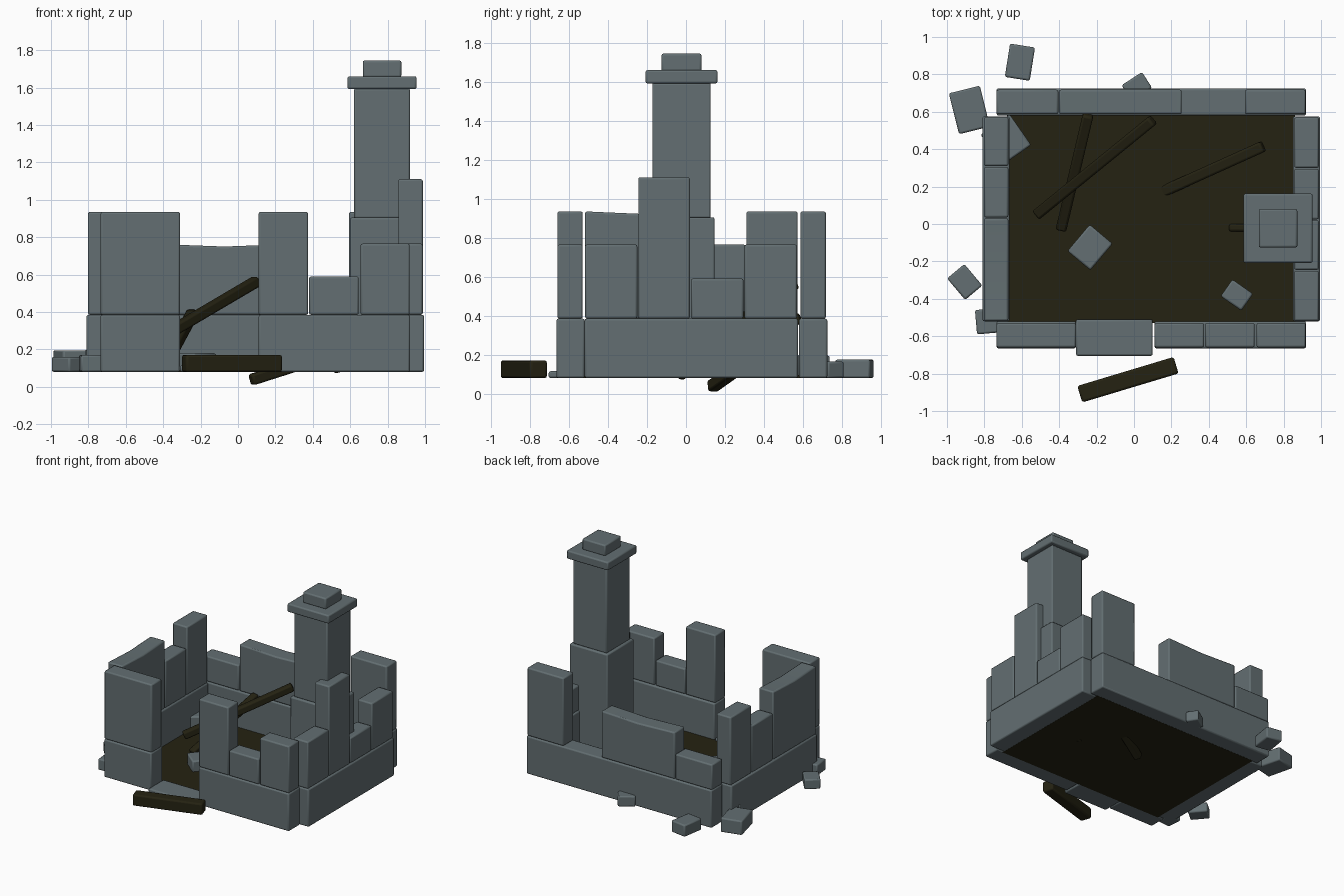
import bpy, bmesh, math
from mathutils import Vector

if "Cube" in bpy.data.objects:
    bpy.data.objects.remove(bpy.data.objects["Cube"])


def material(name, rgb):
    m = bpy.data.materials.new(name)
    m.diffuse_color = (*rgb, 1)
    m.use_nodes = True
    m.node_tree.nodes["Principled BSDF"].inputs["Base Color"].default_value = m.diffuse_color
    return m


STONE = material("grey_stone", (0.125, 0.158, 0.168))
WOOD = material("dark_wood", (0.018, 0.016, 0.006))


def block(name, size, loc, mat=STONE, rot=None, bevel=0.01, sag=0, axis=0):
    """Bevelled box; sag dips the middle of the top edge along the given axis."""
    bm = bmesh.new()
    bmesh.ops.create_cube(bm, size=1)
    bmesh.ops.scale(bm, vec=size, verts=bm.verts)
    if sag:
        normal = Vector((1, 0, 0)) if axis == 0 else Vector((0, 1, 0))
        bmesh.ops.bisect_plane(bm, geom=bm.verts[:] + bm.edges[:] + bm.faces[:],
                               plane_co=(0, 0, 0), plane_no=normal)
        for v in bm.verts:
            if abs(v.co[axis]) < 1e-4 and v.co.z > 0:
                v.co.z -= sag
    mesh = bpy.data.meshes.new(name)
    bm.to_mesh(mesh)
    bm.free()
    mesh.materials.append(mat)
    ob = bpy.data.objects.new(name, mesh)
    bpy.context.collection.objects.link(ob)
    ob.location = loc
    if rot is not None:
        ob.rotation_mode = 'QUATERNION'
        ob.rotation_quaternion = rot
    if bevel:
        mod = ob.modifiers.new("soft_edges", 'BEVEL')
        mod.width = bevel
        mod.segments = 2
        mod.limit_method = 'ANGLE'
    bpy.context.view_layer.objects.active = ob
    ob.select_set(True)
    bpy.ops.object.shade_smooth_by_angle(angle=math.radians(30))
    ob.select_set(False)
    return ob


def span(name, x0, x1, y0, y1, z0, z1, **kw):
    return block(name, (x1 - x0, y1 - y0, z1 - z0),
                 ((x0 + x1) / 2, (y0 + y1) / 2, (z0 + z1) / 2), **kw)


def beam(name, a, b, w):
    a, b = Vector(a), Vector(b)
    return block(name, (w, w, (b - a).length), (a + b) / 2, WOOD,
                 (b - a).to_track_quat('Z', 'Y'), 0.012)


# Floor and doorstep
G, B = 0.08, 0.385
span("floor", -0.68, 0.86, -0.53, 0.595, G - 0.001, G + 0.015, mat=WOOD, bevel=0)
span("doorstep", -0.31, 0.10, -0.705, -0.51, G, 0.115)

# Lower wall courses
span("front_base_left", -0.735, -0.31, -0.665, -0.52, G, B)
span("front_base_right", 0.11, 0.92, -0.665, -0.52, G, B)
span("back_base", -0.735, 0.92, 0.58, 0.725, G, B)
span("left_base", -0.81, -0.665, -0.52, 0.575, G, B)
span("right_base", 0.85, 0.995, -0.52, 0.575, G, B)

# Broken upper walls: (start, end, top, sag)
front = [(-0.735, -0.31, 0.935, 0), (0.11, 0.375, 0.935, 0),
         (0.38, 0.645, 0.59, 0), (0.655, 0.918, 0.765, 0)]
back = [(-0.735, -0.405, 0.59, 0), (-0.40, 0.255, 0.762, 0.012), (0.593, 0.918, 0.935, 0)]
left = [(-0.518, 0.03, 0.935, 0.012), (0.035, 0.305, 0.765, 0), (0.31, 0.573, 0.935, 0)]
right = [(-0.518, -0.25, 0.765, 0), (-0.245, 0.02, 1.11, 0),
         (0.025, 0.295, 0.59, 0), (0.30, 0.57, 0.765, 0)]
for name, parts, y0, y1 in (("front_wall", front, -0.66, -0.53), ("back_wall", back, 0.587, 0.718)):
    for a, b, top, sag in parts:
        span(name, a, b, y0, y1, B, top, sag=sag, axis=0)
for name, parts, x0, x1 in (("left_wall", left, -0.802, -0.672), ("right_wall", right, 0.857, 0.988)):
    for a, b, top, sag in parts:
        span(name, x0, x1, a, b, B, top, sag=sag, axis=1)

# Chimney, stacked from hearth to cap: (half width, bottom, top)
for name, h, z0, z1 in (("chimney_hearth", 0.17, G, 0.905), ("chimney_shaft", 0.15, 0.90, 1.595),
                        ("chimney_cap", 0.185, 1.592, 1.66), ("chimney_pot", 0.103, 1.655, 1.745)):
    cx, cy = 0.77, -0.023
    span(name, cx - h, cx + h, cy - h, cy + h, z0, z1)

# Fallen beams
beam("leaning_beam_long", (-0.52, 0.05, 0.20), (0.10, 0.555, 0.565), 0.058)
beam("leaning_beam_steep", (-0.39, -0.03, 0.12), (-0.245, 0.585, 0.39), 0.058)
beam("sunken_beam", (0.07, 0.135, 0.037), (0.69, 0.415, 0.235), 0.06)
beam("hearth_beam", (0.51, -0.02, 0.09), (0.72, -0.02, 0.14), 0.04)
beam("outer_beam", (-0.29, -0.91, 0.125), (0.225, -0.755, 0.125), 0.092)

# Loose stones: x, y, width, depth, top, turn in degrees
for x, y, w, d, top, turn in (
        (-0.61, 0.865, 0.135, 0.18, 0.175, -9), (-0.88, 0.61, 0.17, 0.225, 0.195, 14),
        (-0.685, 0.45, 0.19, 0.20, 0.20, 35), (-0.905, -0.31, 0.12, 0.15, 0.16, 40),
        (-0.785, -0.52, 0.12, 0.13, 0.17, 5), (0.015, 0.735, 0.13, 0.10, 0.165, 33),
        (-0.235, -0.125, 0.16, 0.185, 0.18, -40), (0.55, -0.38, 0.135, 0.11, 0.16, -35)):
    turn = Vector((math.cos(math.radians(turn)), math.sin(math.radians(turn)), 0))
    q = Vector((1, 0, 0)).rotation_difference(turn)
    block("loose_stone", (w, d, top - G), (x, y, (top + G) / 2), rot=q)
